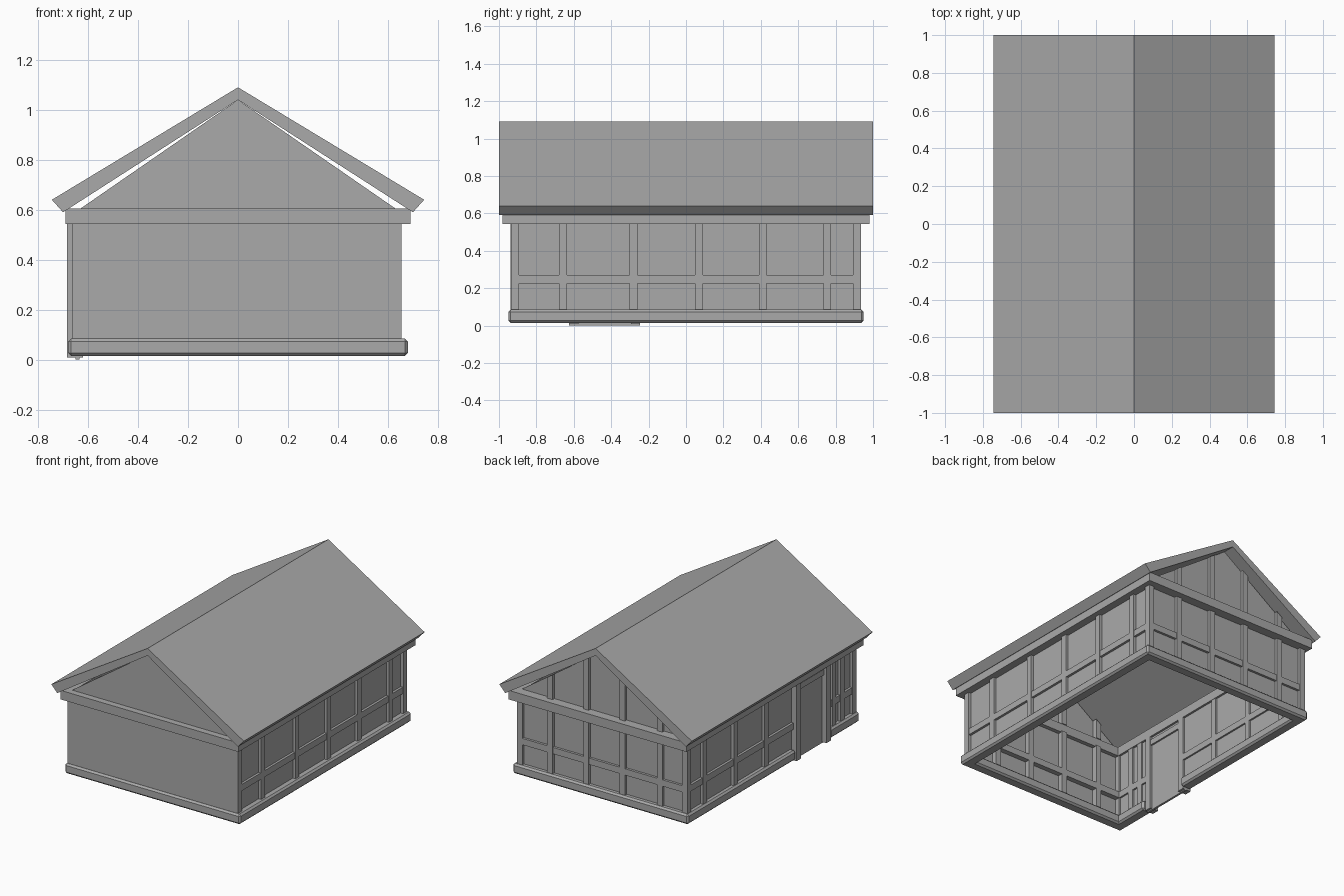
import bpy, bmesh

cube = bpy.data.objects.get("Cube")
if cube:
    bpy.data.objects.remove(cube)

grey = bpy.data.materials.new("plain_grey")
grey.use_nodes = True
COLOUR = (0.4, 0.4, 0.4, 1)
grey.diffuse_color = COLOUR
grey.node_tree.nodes["Principled BSDF"].inputs["Base Color"].default_value = COLOUR


def prism(name, profile, y0, y1):
    """Extrude an (x, z) profile from y0 to y1."""
    bm = bmesh.new()
    face = bm.faces.new([bm.verts.new((x, y0, z)) for x, z in profile])
    new = bmesh.ops.extrude_face_region(bm, geom=[face])["geom"]
    bmesh.ops.translate(bm, vec=(0, y1 - y0, 0),
                        verts=[v for v in new if isinstance(v, bmesh.types.BMVert)])
    bmesh.ops.recalc_face_normals(bm, faces=bm.faces)
    mesh = bpy.data.meshes.new(name)
    bm.to_mesh(mesh)
    bm.free()
    mesh.materials.append(grey)
    obj = bpy.data.objects.new(name, mesh)
    bpy.context.collection.objects.link(obj)
    return obj


def box(name, x0, x1, y0, y1, z0, z1, bevel=0):
    obj = prism(name, [(x0, z0), (x1, z0), (x1, z1), (x0, z1)], y0, y1)
    if bevel:
        mod = obj.modifiers.new("soft_edge", "BEVEL")
        mod.width = bevel
        mod.segments = 1
    return obj


SILL, WALL_TOP, PLATE_TOP = 0.08, 0.55, 0.605
RAIL = (0.225, 0.27)
LEFT, RIGHT, END = -0.665, 0.655, 0.935
POST = 0.042
DOOR = (-0.625, -0.245)

# Roof: two thick slopes meeting at the ridge
prism("roof", [(-0.745, 0.64), (0, 1.09), (0.745, 0.64),
               (0.70, 0.59), (0, 1.04), (-0.70, 0.59)], -1, 1)

# Foundation sill, interrupted at the doorway
box("sill_right", 0.60, 0.68, -0.95, 0.95, 0.015, 0.085, 0.012)
box("sill_left_back", -0.68, -0.60, DOOR[1], 0.95, 0.015, 0.085, 0.012)
box("sill_left_front", -0.68, -0.60, -0.95, DOOR[0], 0.015, 0.085, 0.012)
for name, s in (("front", -1), ("back", 1)):
    ys = sorted((s * 0.95, s * 0.87))
    box("sill_" + name, -0.68, 0.68, *ys, 0.015, 0.085, 0.012)

# Top plate ring
for name, s in (("left", -1), ("right", 1)):
    box("top_plate_" + name, *sorted((s * 0.69, s * 0.62)), -0.98, 0.98, 0.542, PLATE_TOP)
for name, s in (("front", -1), ("back", 1)):
    box("top_plate_" + name, -0.69, 0.69, *sorted((s * 0.98, s * 0.90)), 0.542, PLATE_TOP)

# Corner posts
for x in (LEFT, RIGHT - POST):
    for y in (-END, END - POST):
        box("corner_post", x, x + POST, y, y + POST, SILL, WALL_TOP)

# Right wall
box("right_wall_panel", RIGHT - 0.03, RIGHT - 0.02, -0.92, 0.92, SILL, WALL_TOP)
box("right_wall_rail", RIGHT - POST, RIGHT - 0.003, -0.92, 0.92, *RAIL)
for y in (-0.658, -0.28, 0.07, 0.41, 0.755):
    box("right_wall_post", RIGHT - POST, RIGHT, y - POST / 2, y + POST / 2, SILL, WALL_TOP)

# Left wall, split by the doorway
for name, y0, y1 in (("front", -0.92, DOOR[0]), ("back", DOOR[1], 0.92)):
    box("left_wall_panel_" + name, LEFT + 0.02, LEFT + 0.03, y0, y1, SILL, WALL_TOP)
    box("left_wall_rail_" + name, LEFT + 0.003, LEFT + POST, y0, y1, *RAIL)
for y in (-0.78, -0.69, 0.06, 0.40, 0.74):
    box("left_wall_post", LEFT, LEFT + POST, y - POST / 2, y + POST / 2, SILL, WALL_TOP)

# Door with its frame
for y in (DOOR[0], DOOR[1] - 0.05):
    box("door_post", -0.685, -0.62, y, y + 0.05, 0.008, WALL_TOP)
box("door_panel", LEFT + 0.015, LEFT + 0.03, *DOOR, 0, WALL_TOP)
box("door_lintel", LEFT, LEFT + POST, *DOOR, 0.48, 0.52)

# End walls: framed back, and front closed by a plain flush sheet
box("front_wall_sheet", LEFT + 0.01, RIGHT - 0.01, -END - 0.002, -END + 0.006, SILL, WALL_TOP)
box("back_wall_panel", LEFT + 0.02, RIGHT - 0.02, END - 0.03, END - 0.02, SILL, WALL_TOP)


def gable_height(x):
    return 1.04 - 0.69 * abs(x)


for name, s in (("front", -1), ("back", 1)):
    frame = sorted((s * END, s * (END - POST)))
    box(name + "_wall_rail", LEFT + 0.02, RIGHT - 0.02,
        *sorted((s * (END - 0.003), s * (END - POST))), *RAIL)
    sheet = (-END, -END + 0.008) if s < 0 else (END - 0.03, END - 0.02)
    prism(name + "_gable", [(-0.63, PLATE_TOP), (0.63, PLATE_TOP), (0, 1.04)], *sheet)
    # Studs run through the wall and up into the gable
    for x in (-0.45, -0.16, 0.12, 0.40):
        x0, x1 = x - POST / 2, x + POST / 2
        box(name + "_wall_post", x0, x1, *frame, SILL, WALL_TOP)
        prism(name + "_gable_post", [(x0, PLATE_TOP), (x1, PLATE_TOP),
                                     (x1, gable_height(x1)), (x0, gable_height(x0))], *frame)
